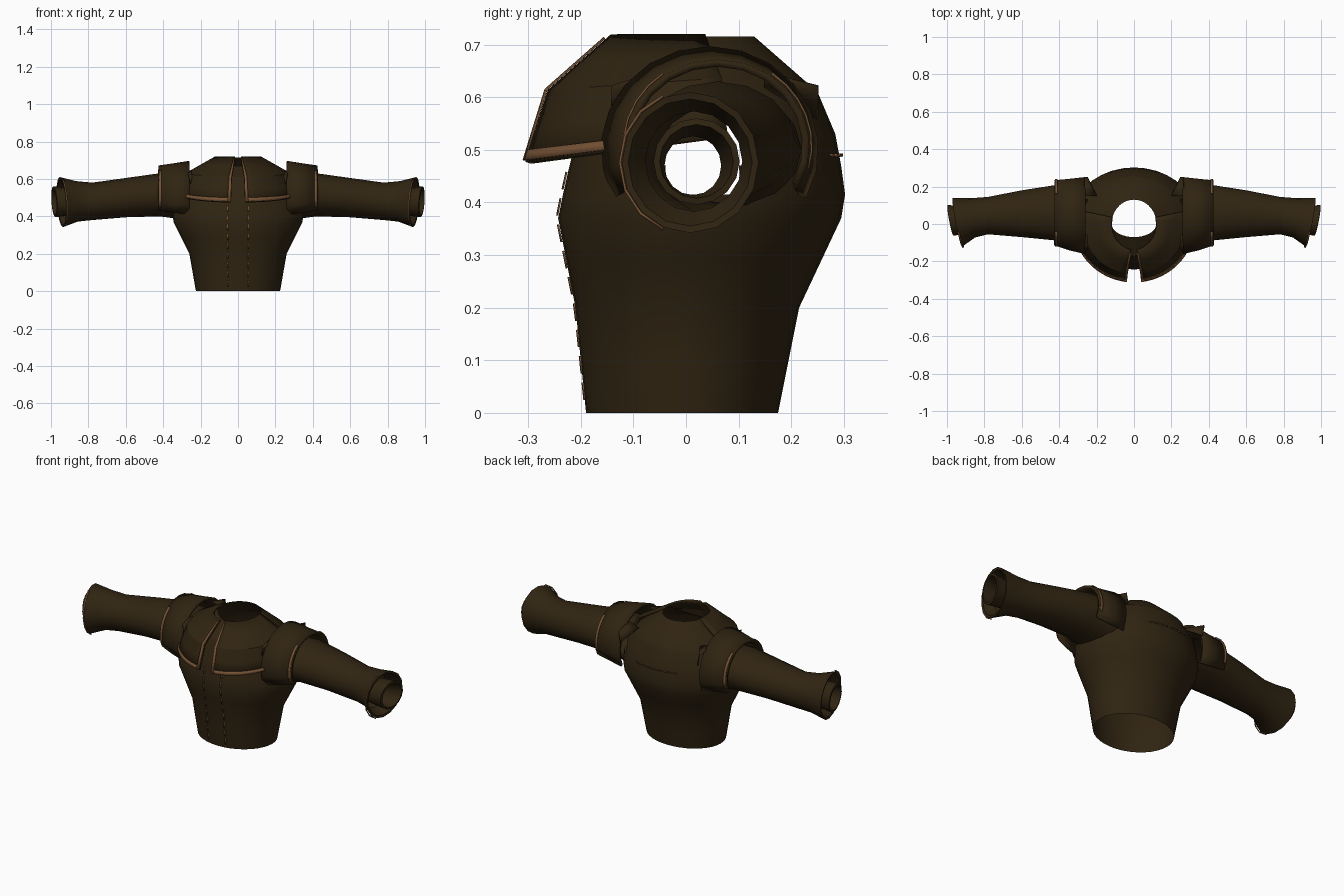
import bpy
import math
from math import sin, cos, radians, asin, pi

cube = bpy.data.objects.get("Cube")
if cube:
    bpy.data.objects.remove(cube, do_unlink=True)


def material(name, colour):
    m = bpy.data.materials.new(name)
    m.use_nodes = True
    m.diffuse_color = (*colour, 1)
    bsdf = m.node_tree.nodes["Principled BSDF"]
    bsdf.inputs["Base Color"].default_value = (*colour, 1)
    bsdf.inputs["Roughness"].default_value = 0.9
    return m


CLOTH = material("dark brown cloth", (0.03, 0.018, 0.006))
TRIM = material("tan trim", (0.18, 0.085, 0.035))


def grid(name, rows, mat, closed=False, thick=0, keep=None, angle=30):
    """Skin equal-length rows of points, optionally wrapping each row."""
    n = len(rows[0])
    pts = [p for row in rows for p in row]
    faces = []
    for r in range(len(rows) - 1):
        for i in range(n if closed else n - 1):
            j = (i + 1) % n
            f = (r * n + i, r * n + j, (r + 1) * n + j, (r + 1) * n + i)
            if keep is None or keep([pts[k] for k in f]):
                faces.append(f)
    mesh = bpy.data.meshes.new(name)
    mesh.from_pydata(pts, [], faces)
    mesh.materials.append(mat)
    ob = bpy.data.objects.new(name, mesh)
    bpy.context.collection.objects.link(ob)
    if thick:
        mod = ob.modifiers.new("thickness", 'SOLIDIFY')
        mod.thickness = thick
        mod.offset = 0
    bpy.ops.object.select_all(action='DESELECT')
    ob.select_set(True)
    bpy.context.view_layer.objects.active = ob
    bpy.ops.object.mode_set(mode='EDIT')
    bpy.ops.mesh.select_all(action='SELECT')
    bpy.ops.mesh.normals_make_consistent(inside=False)
    bpy.ops.object.mode_set(mode='OBJECT')
    bpy.ops.object.shade_smooth_by_angle(angle=radians(angle))
    return ob


def steps(a, b, n):
    return [a + (b - a) * i / n for i in range(n + 1)]


def profile(table, key):
    """Linear lookup in a table whose first column ascends."""
    for lo, hi in zip(table, table[1:]):
        if key <= hi[0]:
            t = (key - lo[0]) / (hi[0] - lo[0])
            return [a + (b - a) * t for a, b in zip(lo, hi)]
    return list(table[-1])


# Torso: height, half width, front depth, back depth
BODY = [(0, .225, .19, .175), (.2, .26, .21, .215), (.37, .345, .243, .295),
        (.41, .35, .235, .303), (.52, .335, .21, .288), (.61, .27, .17, .25),
        (.715, .12, .07, .13)]


def body_point(a, z, off=0):
    _, w, front, back = profile(BODY, z)
    c = cos(a)
    drop = .045 * max(0, (z - .61) / .105) * max(0, c)
    return ((w + off) * sin(a), -c * ((front if c > 0 else back) + off), z - drop)


def outside_armhole(corners):
    return not all(abs(x) > .2 and ((y - .05) / .15) ** 2 + ((z - .5) / .11) ** 2 < 1
                   for x, y, z in corners)


levels = [0, .1, .2, .29, .37, .415, .47, .53, .59, .61, .66, .715]
around = [2 * pi * i / 36 for i in range(36)]
grid("torso", [[body_point(a, z) for a in around] for z in levels],
     CLOTH, closed=True, keep=outside_armhole)

# Chest cape: distance from the collar, height, half width, depth
CAPE = [(0, .715, .12, .14), (.45, .61, .272, .26), (1, .475, .315, .302)]


def cape_point(a, f, off=0):
    _, z, w, d = profile(CAPE, f)
    rise = f * .04 * (1 - cos(a))
    return ((w + off) * sin(a), -(d + off) * cos(a), z + rise + off * .5)


def cape_patch(name, a0, a1, f0, f1, mat, thick, off=0, n=10):
    fs = sorted({f0, f1} | {f for f in (.22, .45, .72) if f0 < f < f1})
    angles = steps(radians(a0), radians(a1), n)
    grid(name, [[cape_point(a, f, off) for a in angles] for f in fs], mat, thick=thick)


# Sleeve: x, centre y, centre z, radius y, radius z, opening tilt
SLEEVE = [(.27, .05, .50, .17, .12, 0), (.42, .06, .515, .148, .115, 0),
          (.60, .055, .50, .125, .105, 0), (.78, .045, .48, .10, .10, 0),
          (.86, .033, .48, .105, .108, .1), (.945, .008, .476, .13, .134, .19),
          (.943, .008, .476, .118, .121, .19), (.88, .015, .478, .092, .095, .1)]
LINING = [(.86, .02, .478, .07, .07, .1), (.982, .02, .478, .082, .082, .19),
          (.984, .02, .478, .07, .07, .19), (.88, .013, .47, .054, .056, .1),
          (.70, .013, .47, .054, .056, 0)]
RIM = [(.935, .008, .476, .132, .135, .19), (.943, .008, .476, .134, .138, .19)]
PAD = [(.26, .045, .50, .20, .19, 0), (.34, .05, .503, .186, .174, 0),
       (.425, .06, .508, .168, .157, 0)]


def ring(section, angles, side, off=0):
    x, cy, cz, ry, rz, tilt = section
    pts = []
    for a in angles:
        dy, dz = (ry + off) * cos(a), (rz + off) * sin(a)
        pts.append((side * (x + tilt * dy + tilt * .35 * dz), cy + dy, cz + dz))
    return pts


circle = [2 * pi * i / 16 for i in range(16)]
over = steps(radians(-28), radians(208), 14)
front_arc = steps(radians(125), radians(200), 6)
back_arc = steps(radians(-15), radians(55), 6)

for side, word in ((1, "left"), (-1, "right")):
    # Sleeve, hand opening and cuff edge
    grid(word + "_sleeve", [ring(s, circle, side) for s in SLEEVE], CLOTH, closed=True)
    grid(word + "_cuff_lining", [ring(s, circle, side) for s in LINING], CLOTH, closed=True)
    grid(word + "_cuff_trim", [ring(s, circle[5:12], side) for s in RIM], TRIM, thick=.004)

    # Shoulder pad with a piped outer edge
    grid(word + "_shoulder_pad", [ring(s, over, side) for s in PAD], CLOTH, thick=.014)
    edge = [(.408,) + PAD[2][1:], (.422,) + PAD[2][1:]]
    for arc, end in ((front_arc, "front"), (back_arc, "back")):
        grid(f"{word}_pad_{end}_trim", [ring(s, arc, side, .011) for s in edge],
             TRIM, thick=.004)

    # Gathered cloth peaks beside the collar
    for y, lean in ((.2, .05), (-.1, -.04)):
        grid(f"{word}_shoulder_fold", [
            [(side * .2, y - lean, .62), (side * .27, y - lean, .645)],
            [(side * .25, y + lean, .56), (side * .262, y + lean, .62)]],
            CLOTH, thick=.008)

    # Half of the split cape, edged along the opening and the hem
    cape_patch(word + "_cape", side * 7, side * 105, 0, 1, CLOTH, .012)
    cape_patch(word + "_cape_opening_trim", side * 6.8, side * 9.8, .03, 1,
               TRIM, .004, .009, 1)
    cape_patch(word + "_cape_hem_trim", side * 7, side * 68, .92, 1.01,
               TRIM, .004, .009)

    # Dashed seam down the front
    for i in range(9):
        z0 = .025 + i * .05
        rows = []
        for z in (z0, z0 + .033):
            w = profile(BODY, z)[1]
            rows.append([body_point(side * asin(x / w), z, .006) for x in (.05, .058)])
        grid(f"{word}_front_stitch", rows, TRIM, thick=.003)

# Stitches across the back
for i in range(-4, 5):
    a = pi + i * .09
    grid("back_stitch", [[body_point(b, z, .005) for b in (a - .03, a + .03)]
                         for z in (.487, .493)], TRIM, thick=.003)
